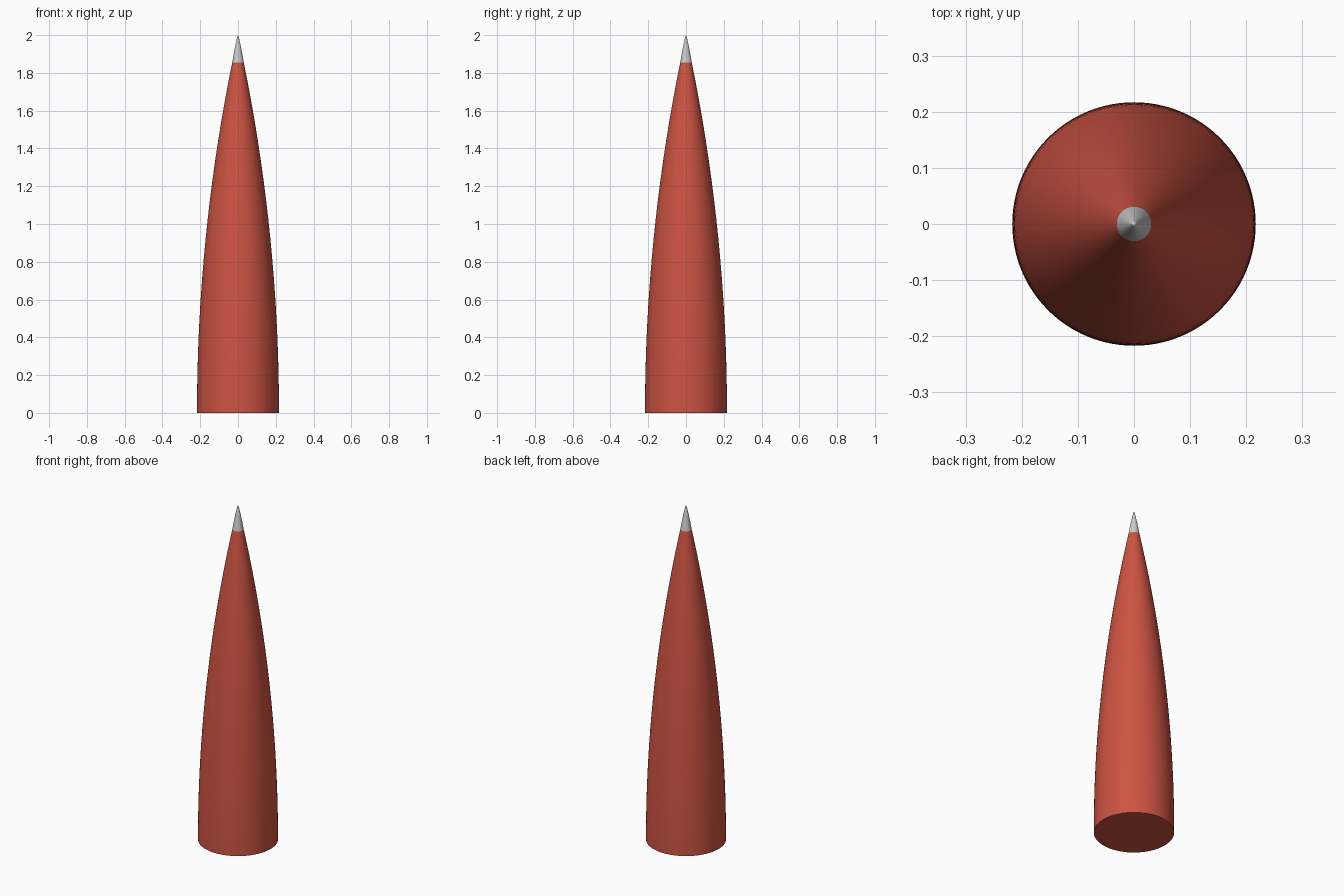
import bpy, bmesh, math

if "Cube" in bpy.data.objects:
    bpy.data.objects.remove(bpy.data.objects["Cube"])

R, L = 0.217, 2.0       # base radius and full height
JOIN = 1.855            # where the tip meets the body
RHO = (R * R + L * L) / (2 * R)
SEGMENTS = 96


def ogive(z):
    """Tangent ogive radius at height z."""
    return max(0.0, math.sqrt(RHO * RHO - z * z) + R - RHO)


def radius(z):
    """Ogive body with a slightly blunter tip."""
    if z <= JOIN:
        return ogive(z)
    return ogive(JOIN) * max(0.0, (L - z) / (L - JOIN)) ** 0.8


def ogive_part(name, z0, z1, steps, color=None):
    """Spin a slice of the ogive into a closed solid."""
    heights = [z0 + (z1 - z0) * i / steps for i in range(steps + 1)]
    profile = [(0, 0, z0)] + [(radius(z), 0, z) for z in heights]
    if radius(z1) > 1e-5:
        profile.append((0, 0, z1))
    bm = bmesh.new()
    verts = [bm.verts.new(p) for p in profile]
    edges = [bm.edges.new(pair) for pair in zip(verts, verts[1:])]
    bmesh.ops.spin(bm, geom=verts + edges, cent=(0, 0, 0), axis=(0, 0, 1),
                   angle=math.tau, steps=SEGMENTS, use_merge=True)
    bmesh.ops.remove_doubles(bm, verts=bm.verts, dist=1e-5)
    bmesh.ops.recalc_face_normals(bm, faces=bm.faces)
    mesh = bpy.data.meshes.new(name)
    bm.to_mesh(mesh)
    bm.free()
    obj = bpy.data.objects.new(name, mesh)
    bpy.context.collection.objects.link(obj)
    if color:
        mat = bpy.data.materials.new(name + "_paint")
        mat.diffuse_color = color
        mat.use_nodes = True
        mat.node_tree.nodes["Principled BSDF"].inputs["Base Color"].default_value = mat.diffuse_color
        mesh.materials.append(mat)
    bpy.ops.object.select_all(action='DESELECT')
    obj.select_set(True)
    bpy.context.view_layer.objects.active = obj
    bpy.ops.object.shade_smooth_by_angle(angle=math.radians(30))
    return obj


# Red cone body with a flat base
ogive_part("nose_cone_body", 0.0, JOIN, 40, (0.61, 0.087, 0.056, 1))
# Bare metal tip
ogive_part("nose_cone_tip", JOIN, L, 10)
